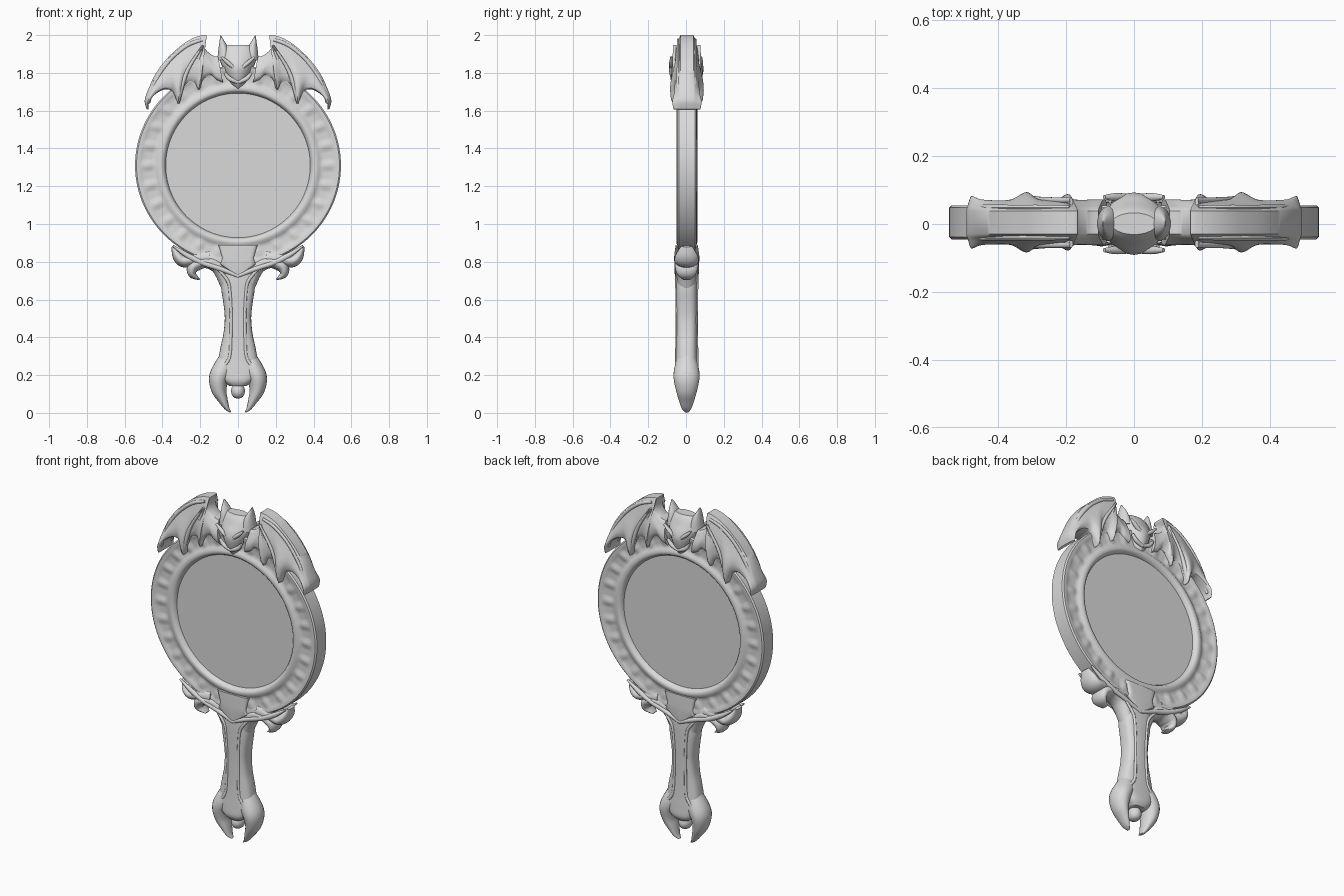
import bpy, bmesh, math

grey = bpy.data.materials.new("light_grey")
grey.diffuse_color = (0.7, 0.7, 0.7, 1)


def finish(name, bm, angle=40):
    bmesh.ops.remove_doubles(bm, verts=bm.verts, dist=0.0002)
    bmesh.ops.recalc_face_normals(bm, faces=bm.faces)
    me = bpy.data.meshes.new(name)
    bm.to_mesh(me)
    bm.free()
    me.materials.append(grey)
    ob = bpy.data.objects.new(name, me)
    bpy.context.collection.objects.link(ob)
    bpy.ops.object.select_all(action='DESELECT')
    ob.select_set(True)
    bpy.context.view_layer.objects.active = ob
    bpy.ops.object.shade_smooth_by_angle(angle=math.radians(angle))
    return ob


def smooth_rows(rows, steps):
    """Catmull-Rom interpolation of tuples."""
    out = []
    for i in range(len(rows) - 1):
        p0, p1, p2, p3 = rows[max(i - 1, 0)], rows[i], rows[i + 1], rows[min(i + 2, len(rows) - 1)]
        for k in range(steps):
            t = k / steps
            out.append(tuple(0.5 * (2 * b + (c - a) * t + (2 * a - 5 * b + 4 * c - d) * t * t
                                    + (3 * b - a - 3 * c + d) * t ** 3)
                             for a, b, c, d in zip(p0, p1, p2, p3)))
    return out + [rows[-1]]


def loft(name, rows, power=2.0, y=0.0, sides=24, steps=5, sx=1):
    """Sweep a superellipse along rows of (x, z, half width, half depth)."""
    rows = smooth_rows(rows, steps) if steps > 1 else rows
    bm = bmesh.new()
    rings = []
    for i, (x, z, w, d) in enumerate(rows):
        a, b = rows[max(i - 1, 0)], rows[min(i + 1, len(rows) - 1)]
        tx, tz = b[0] - a[0], b[1] - a[1]
        n = math.hypot(tx, tz) or 1
        px, pz = tz / n, -tx / n
        w, d = max(w, 0.001), max(d, 0.001)
        ring = []
        for k in range(sides):
            c, s = math.cos(2 * math.pi * k / sides), math.sin(2 * math.pi * k / sides)
            u = math.copysign(abs(c) ** (2 / power), c) * w
            v = math.copysign(abs(s) ** (2 / power), s) * d
            ring.append(bm.verts.new((sx * (x + px * u), y + v, z + pz * u)))
        rings.append(ring)
    for a, b in zip(rings, rings[1:]):
        for k in range(sides):
            bm.faces.new((a[k], a[(k + 1) % sides], b[(k + 1) % sides], b[k]))
    bm.faces.new(rings[0])
    bm.faces.new(rings[-1])
    return finish(name, bm)


def both_sides(name, rows, **kw):
    for side, sx in (("right", 1), ("left", -1)):
        loft(f"{name}_{side}", rows, sx=sx, **kw)


def four_ways(name, rows, y, mid=0.004, **kw):
    for face, sy in (("front", -1), ("back", 1)):
        both_sides(f"{name}_{face}", rows, y=mid + sy * y, **kw)


# Round frame with a ring of raised bumps on both faces
half = [(.380, .025, 0), (.387, .040, 0), (.394, .051, 0), (.405, .055, 0), (.420, .054, 0),
        (.432, .046, 0), (.445, .040, .3), (.460, .040, 1), (.480, .041, 1), (.500, .042, .8),
        (.512, .046, .1), (.522, .050, 0), (.537, .050, 0), (.545, .043, 0)]
profile = [(r, -h, -b) for r, h, b in half] + [(r, h, b) for r, h, b in reversed(half)]
bm = bmesh.new()
N = 224
loops = []
for i in range(N):
    t = 2 * math.pi * i / N
    bump = 0.009 * max(0, math.cos(28 * t)) ** 0.7
    loops.append([bm.verts.new((r * math.cos(t), 0.005 + h + b * bump,
                  1.31 + r * math.sin(t) * (1 - .03 * (r - .38) / .165))) for r, h, b in profile])
for i in range(N):
    a, b = loops[i], loops[(i + 1) % N]
    for k in range(len(profile)):
        m = (k + 1) % len(profile)
        bm.faces.new((a[k], a[m], b[m], b[k]))
finish("frame_ring", bm)

# Mirror disc, visible from both faces
bm = bmesh.new()
bmesh.ops.create_cone(bm, cap_ends=True, segments=96, radius1=.392, radius2=.392, depth=.06)
for v in bm.verts:
    v.co = (v.co.x, 0.005 + v.co.z, 1.31 + v.co.y)
finish("mirror_glass", bm)

# Bat wings: rows of top edge x, z, scalloped lower edge x, z, lower half depth
wing_rows = [(.105, 1.885, .08, 1.75, .060), (.135, 1.893, .115, 1.765, .060),
             (.172, 1.925, .145, 1.790, .058), (.182, 1.965, .185, 1.765, .062),
             (.166, 2.000, .207, 1.710, .076), (.215, 1.993, .235, 1.755, .060),
             (.270, 1.967, .285, 1.730, .060), (.325, 1.925, .313, 1.635, .082),
             (.390, 1.860, .345, 1.700, .060), (.442, 1.785, .390, 1.712, .057),
             (.476, 1.710, .440, 1.685, .060), (.494, 1.655, .470, 1.645, .070),
             (.485, 1.610, .474, 1.605, .064)]
for side, sx in (("right", 1), ("left", -1)):
    bm = bmesh.new()
    M = 12
    sheets = {-1: [], 1: []}
    for tx, tz, bx, bz, h in smooth_rows(wing_rows, 5):
        for sy, sheet in sheets.items():
            col = []
            for k in range(M + 1):
                s = k / M
                e = min(1, s * 1.3)
                depth = .040 + (h - .040) * e * e * (3 - 2 * e) + .010 * math.sin(math.pi * s)
                if k == 0:
                    depth -= .006
                if k == M:
                    depth -= .010
                col.append(bm.verts.new((sx * (tx + (bx - tx) * s), .005 + sy * depth,
                                         tz + (bz - tz) * s)))
            sheet.append(col)
    f, b = sheets[-1], sheets[1]
    L = len(f)
    for i in range(L - 1):
        for k in range(M):
            for g in (f, b):
                bm.faces.new((g[i][k], g[i + 1][k], g[i + 1][k + 1], g[i][k + 1]))
        for k in (0, M):
            bm.faces.new((f[i][k], f[i + 1][k], b[i + 1][k], b[i][k]))
    for i in (0, L - 1):
        for k in range(M):
            bm.faces.new((f[i][k], f[i][k + 1], b[i][k + 1], b[i][k]))
    finish(f"wing_{side}", bm)

# Finger bones on the wings
for tip in ((.207, 1.715, .062), (.313, 1.645, .068)):
    x, z, d = tip
    four_ways("wing_bone", [(.185, 1.945, .006, .008), ((x + .20) / 2 + .01, (z + 1.945) / 2 + .02, .010, .010),
                            (x, z + .03, .013, .014), (x, z, .004, .008)], y=d - .002, sides=10)
four_ways("wing_rim", [(.19, 1.975, .008, .006), (.27, 1.945, .010, .008), (.36, 1.87, .010, .008),
                       (.435, 1.76, .010, .009), (.475, 1.64, .010, .010)], y=.045, sides=10)

# Bat head with ears, brows, cheeks and snout
loft("bat_head", [(0, 1.715, .015, .050), (0, 1.74, .040, .068), (0, 1.775, .060, .083),
                  (0, 1.82, .078, .092), (0, 1.855, .092, .085), (0, 1.89, .100, .066),
                  (0, 1.925, .088, .048), (0, 1.947, .066, .032)], y=.001)
both_sides("bat_ear", [(.070, 1.87, .040, .052), (.078, 1.93, .026, .040),
                       (.086, 1.97, .012, .024), (.092, 2.0, .001, .004)], y=.001)
four_ways("bat_brow", [(.088, 1.885, .006, .006), (.055, 1.855, .011, .012),
                       (.018, 1.825, .009, .010), (0, 1.815, .006, .006)], y=.078, mid=.001, sides=12)
four_ways("bat_cheek", [(.07, 1.80, .008, .008), (.045, 1.77, .012, .012),
                        (0, 1.75, .010, .010)], y=.070, mid=.001, sides=12)

# Handle with raised panel edging
loft("handle", [(0, .84, .10, .045), (0, .77, .105, .055), (0, .71, .092, .058), (0, .65, .088, .058),
                (0, .57, .076, .057), (0, .50, .070, .056), (0, .42, .077, .056), (0, .35, .092, .057),
                (0, .28, .104, .060), (0, .22, .11, .064), (0, .17, .08, .066), (0, .142, .045, .052)],
     power=3.0, y=.003, sides=32)
four_ways("handle_edging", [(.10, .225, .008, .008), (.06, .265, .010, .010), (.042, .31, .009, .009),
                            (.037, .42, .008, .007), (.036, .52, .008, .007), (.042, .64, .008, .008),
                            (.055, .70, .009, .009), (.10, .755, .007, .007)], y=.053, sides=10)

# Pommel claws and ball
both_sides("pommel_claw", [(.055, .29, .045, .050), (.080, .23, .055, .066), (.102, .18, .052, .068),
                           (.100, .12, .040, .056), (.080, .07, .026, .042), (.058, .025, .013, .026),
                           (.038, .004, .003, .010)], y=.003)
loft("pommel_ball", [(0, .155, .004, .005), (0, .140, .030, .034), (0, .110, .036, .042),
                     (0, .085, .025, .030), (0, .075, .004, .005)], y=.003)

# Scroll leaves under the frame
both_sides("lower_scroll", [(.055, .67, .035, .045), (.100, .770, .040, .056), (.170, .800, .034, .060),
                            (.232, .778, .034, .062), (.242, .735, .022, .050), (.203, .706, .004, .020)], y=.003)
both_sides("upper_scroll", [(.15, .82, .050, .054), (.23, .815, .040, .058), (.29, .805, .034, .064),
                            (.322, .835, .027, .058), (.345, .882, .008, .030)], y=.003)
four_ways("scroll_moulding", [(.345, .885, .005, .006), (.27, .835, .014, .013), (.19, .795, .014, .013),
                              (.10, .765, .013, .012), (0, .725, .010, .010)], y=.053, sides=12)

# Shield plate joining handle and frame
loft("shield_plate", [(0, .73, .012, .060), (0, .785, .095, .063), (0, .82, .083, .063),
                      (0, .888, .105, .060)], power=8, y=.004, sides=32, steps=1)
